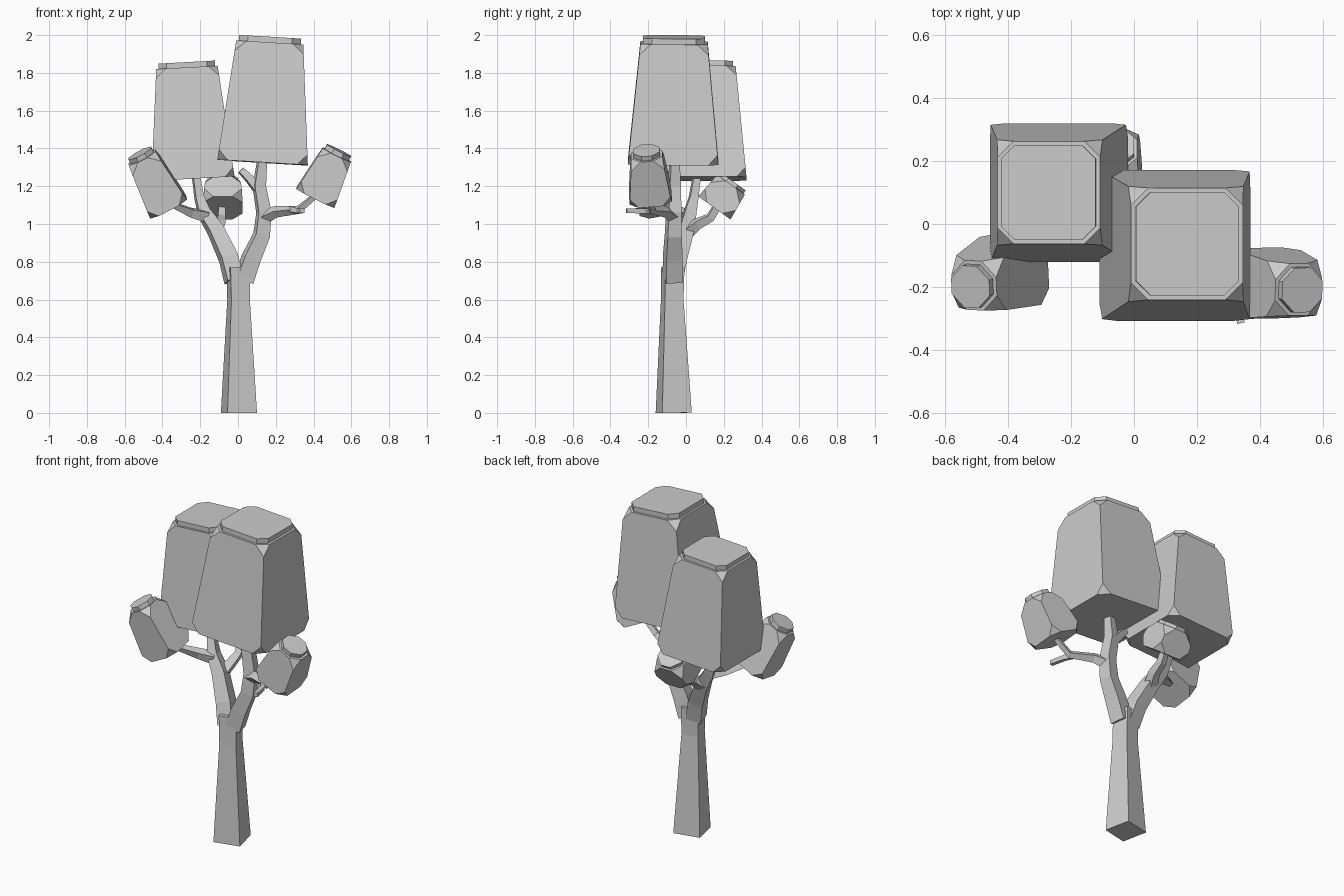
import bpy, bmesh, math
from mathutils import Vector, Matrix

if "Cube" in bpy.data.objects:
    bpy.data.objects.remove(bpy.data.objects["Cube"])

# One plain grey for the whole tree
grey = bpy.data.materials.new("plain_grey")
grey.use_nodes = True
colour = (0.6, 0.6, 0.6, 1)
grey.diffuse_color = colour
grey.node_tree.nodes["Principled BSDF"].inputs["Base Color"].default_value = colour

UP = Vector((0, 0, 1))


def finish(name, bm):
    bmesh.ops.recalc_face_normals(bm, faces=bm.faces)
    mesh = bpy.data.meshes.new(name)
    bm.to_mesh(mesh)
    bm.free()
    mesh.materials.append(grey)
    obj = bpy.data.objects.new(name, mesh)
    bpy.context.collection.objects.link(obj)
    return obj


def limb(name, path, yaw=12.7):
    """Square-section limb swept along (x, y, z, half width) points."""
    bm = bmesh.new()
    pts = [Vector(p[:3]) for p in path]
    rings = []
    for i, p in enumerate(pts):
        along = (pts[min(i + 1, len(pts) - 1)] - pts[max(i - 1, 0)]).normalized()
        turn = UP.rotation_difference(along)
        ring = []
        for k in range(4):
            a = math.radians(yaw + 45 + 90 * k)
            off = Vector((math.cos(a), math.sin(a), 0)) * path[i][3] * math.sqrt(2)
            ring.append(bm.verts.new(p + turn @ off))
        rings.append(ring)
    for low, high in zip(rings, rings[1:]):
        for k in range(4):
            j = (k + 1) % 4
            bm.faces.new((low[k], low[j], high[j], high[k]))
    bm.faces.new(rings[0])
    bm.faces.new(rings[-1])
    return finish(name, bm)


def foliage(name, base, top, wide, narrow, cut, lid):
    """Tapered block with cut corners and a thin raised lid."""
    base, top = Vector(base), Vector(top)
    axis = top - base
    height = axis.length - lid
    bm = bmesh.new()
    bmesh.ops.create_cube(bm, size=2)
    for v in bm.verts:
        half = narrow if v.co.z > 0 else wide
        v.co = Vector((v.co.x * half, v.co.y * half, height * (v.co.z > 0)))
    bmesh.ops.bevel(bm, geom=bm.verts[:], offset=cut, segments=1,
                    profile=0.5, affect='VERTICES')
    bm.normal_update()
    cap = max(bm.faces, key=lambda f: f.calc_center_median().z)
    bmesh.ops.inset_region(bm, faces=[cap], thickness=lid * 0.5)
    raised = bmesh.ops.extrude_face_region(bm, geom=[cap])["geom"]
    bmesh.ops.translate(bm, vec=UP * lid,
                        verts=[g for g in raised if isinstance(g, bmesh.types.BMVert)])
    if cap.is_valid:
        bmesh.ops.delete(bm, geom=[cap], context='FACES')
    turn = UP.rotation_difference(axis).to_matrix().to_4x4()
    bmesh.ops.transform(bm, matrix=Matrix.Translation(base) @ turn, verts=bm.verts)
    return finish(name, bm)


# Trunk and the two main forks
limb("trunk", [(0.005, -0.065, 0, 0.08), (0.003, -0.073, 0.6, 0.05), (0, -0.07, 0.77, 0.052)])
limb("left_fork", [(0.03, -0.07, 0.7, 0.045), (0.07, -0.07, 0.82, 0.044),
                   (0.125, -0.067, 0.94, 0.038), (0.137, -0.065, 1.06, 0.034),
                   (0.113, -0.062, 1.2, 0.03), (0.13, -0.06, 1.36, 0.021)])
limb("right_fork", [(-0.02, -0.07, 0.7, 0.045), (-0.05, -0.045, 0.82, 0.044),
                    (-0.12, 0, 0.97, 0.038), (-0.18, 0.02, 1.06, 0.03),
                    (-0.205, 0.04, 1.14, 0.022), (-0.225, 0.06, 1.27, 0.018)])

# Side branches and twigs
limb("left_branch", [(0.13, -0.065, 1.03, 0.028), (0.2, -0.11, 1.065, 0.022),
                     (0.32, -0.18, 1.075, 0.016), (0.41, -0.19, 1.15, 0.013)])
limb("left_twig", [(0.28, -0.16, 1.075, 0.015), (0.32, -0.22, 1.07, 0.013),
                   (0.34, -0.315, 1.07, 0.012)])
limb("left_stub", [(0.11, -0.06, 1.18, 0.024), (0.06, -0.06, 1.24, 0.02),
                   (0.015, -0.06, 1.285, 0.016)])
limb("right_branch", [(-0.17, 0.01, 1.04, 0.028), (-0.25, -0.03, 1.06, 0.022),
                      (-0.33, -0.09, 1.095, 0.015), (-0.39, -0.14, 1.13, 0.013)])
limb("back_branch", [(-0.12, 0, 0.95, 0.03), (-0.095, 0.06, 1.0, 0.024),
                     (-0.09, 0.13, 1.035, 0.02), (-0.085, 0.18, 1.12, 0.017)])

# Foliage blocks
foliage("tall_left_foliage", (0.13, -0.068, 1.325), (0.17, -0.063, 1.99), 0.24, 0.178, 0.055, 0.03)
foliage("tall_right_foliage", (-0.238, 0.1, 1.24), (-0.272, 0.1, 1.857), 0.22, 0.163, 0.05, 0.028)
foliage("small_left_foliage", (0.41, -0.188, 1.14), (0.535, -0.21, 1.39), 0.113, 0.083, 0.05, 0.026)
foliage("small_right_foliage", (-0.37, -0.14, 1.09), (-0.52, -0.2, 1.375), 0.11, 0.08, 0.05, 0.026)
foliage("small_back_foliage", (-0.08, 0.15, 1.085), (-0.08, 0.25, 1.225), 0.105, 0.09, 0.055, 0.02)
